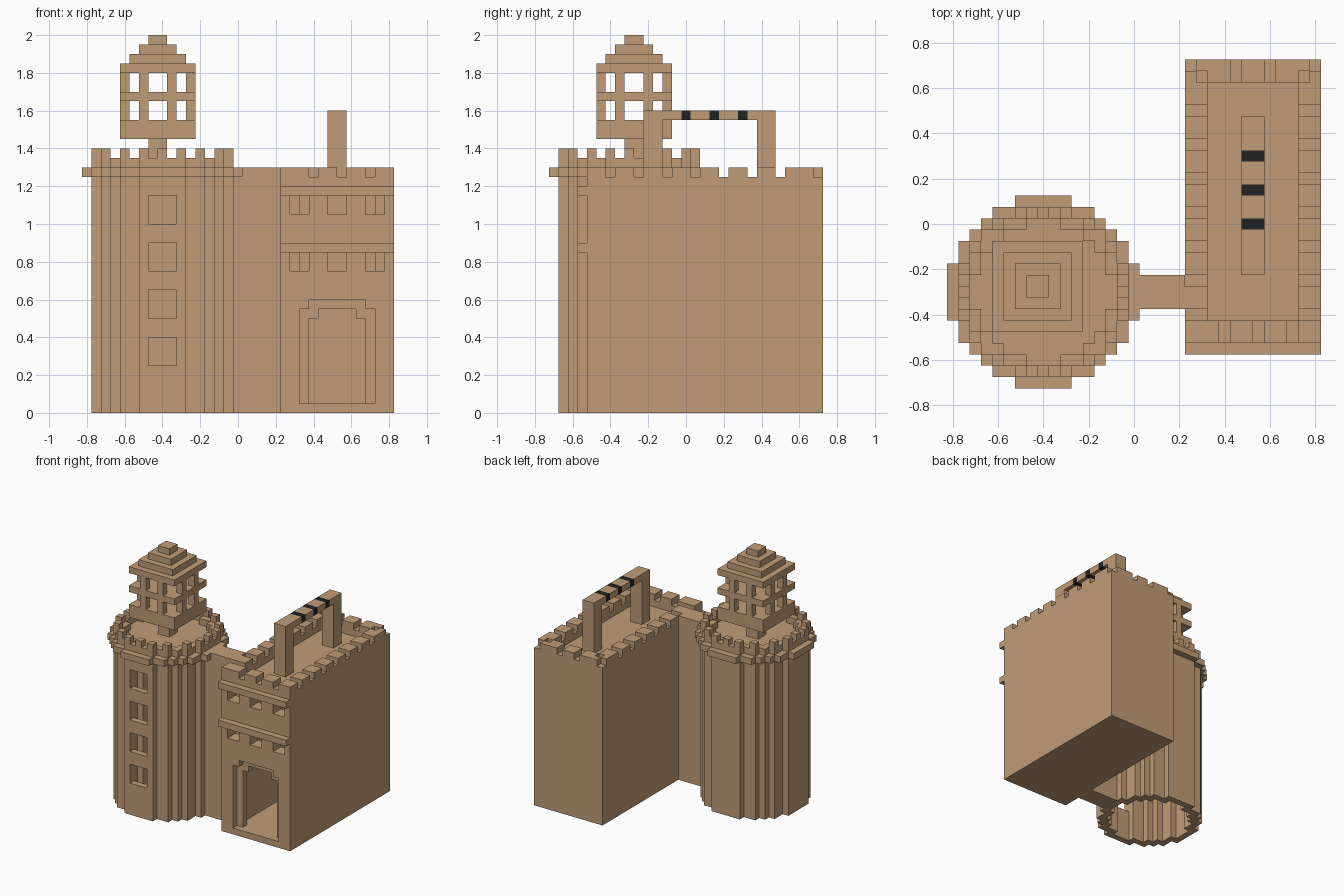
import bpy, bmesh, math

if "Cube" in bpy.data.objects:
    bpy.data.objects.remove(bpy.data.objects["Cube"], do_unlink=True)

U = 0.05  # block size


def material(name, rgb):
    m = bpy.data.materials.new(name)
    m.use_nodes = True
    m.diffuse_color = (*rgb, 1)
    bsdf = next(n for n in m.node_tree.nodes if n.type == 'BSDF_PRINCIPLED')
    bsdf.inputs["Base Color"].default_value = (*rgb, 1)
    return m


MATS = [material("tan_stone", (0.53, 0.335, 0.185)), material("black", (0.016, 0.016, 0.016))]
TAN, BLACK, CUT = 0, 1, -1


def build(name, steps):
    """Skin a solid from ordered steps (kind, x0, x1, y0, y1, z0, z1); later steps win."""
    axes = [sorted({round(s[i], 3) for s in steps for i in (a, a + 1)}) for a in (1, 3, 5)]
    cells = {}
    for kind, *b in steps:
        lo = [axes[a].index(round(b[2 * a], 3)) for a in range(3)]
        hi = [axes[a].index(round(b[2 * a + 1], 3)) for a in range(3)]
        for i in range(lo[0], hi[0]):
            for j in range(lo[1], hi[1]):
                for k in range(lo[2], hi[2]):
                    cells[i, j, k] = kind
    bm = bmesh.new()
    verts = {}

    def vert(p):
        if p not in verts:
            verts[p] = bm.verts.new([axes[a][p[a]] for a in range(3)])
        return verts[p]

    for c, kind in cells.items():
        if kind == CUT:
            continue
        for a in range(3):
            for side in (0, 1):
                n = list(c)
                n[a] += 2 * side - 1
                if cells.get(tuple(n), CUT) != CUT:
                    continue
                quad = []
                for s, t in ((0, 0), (1, 0), (1, 1), (0, 1)):
                    p = list(c)
                    p[a] += side
                    p[(a + 1) % 3] += s
                    p[(a + 2) % 3] += t
                    quad.append(vert(tuple(p)))
                f = bm.faces.new(quad if side else quad[::-1])
                f.material_index = kind
    mesh = bpy.data.meshes.new(name)
    bm.to_mesh(mesh)
    bm.free()
    for m in MATS:
        mesh.materials.append(m)
    ob = bpy.data.objects.new(name, mesh)
    bpy.context.scene.collection.objects.link(ob)
    return ob


# ---------- round tower ----------
TX, TY = -0.4, -0.3


def half(r, d):
    return int(math.sqrt(r * r - d * d))


def row(kind, h, d, z0, z1):
    return (kind, TX - (h + .5) * U, TX + (h + .5) * U, TY + (d - .5) * U, TY + (d + .5) * U, z0, z1)


def disc(r, n, z0, z1):
    return [row(TAN, half(r, d), d, z0, z1) for d in range(-n, n + 1)]


def bore(r, n, z0, z1):
    return [row(CUT, min(half(r, d + e) for e in (-1, 0, 1)) - 1, d, z0, z1)
            for d in range(1 - n, n)]


R = 7.4
windows = [(CUT, -0.475, -0.325, -0.675, -0.575, z, z + 0.15) for z in (0.25, 0.5, 0.75, 1.0)]
build("tower_wall", disc(R, 7, 0, 1.25) + bore(R, 7, 0, 1.25) + windows)
build("tower_floor", disc(8.4, 8, 1.25, 1.3))

# parapet with alternating merlons
merlons = []
for dx in range(-7, 8):
    for dy in range(-7, 8):
        ax, ay = abs(dx), abs(dy)
        if ax > half(R, dy) or min(ax, ay) % 2:
            continue
        if ax == half(R, dy) or ay == half(R, dx):
            x, y = TX + dx * U, TY + dy * U
            merlons.append((TAN, x - U / 2, x + U / 2, y - U / 2, y + U / 2, 1.35, 1.4))
build("tower_parapet", disc(R, 7, 1.3, 1.35) + bore(R, 7, 1.3, 1.35) + merlons)

# ---------- lantern on the tower ----------
LX, LY = -0.425, -0.275


def square(n, z0, z1):
    h = n * U / 2
    return (TAN, LX - h, LX + h, LY - h, LY + h, z0, z1)


build("lantern_column", [square(2, 1.3, 1.45)])
lantern = [square(8, 1.45, 1.55), square(8, 1.65, 1.7), square(8, 1.8, 1.85),
           square(6, 1.85, 1.9), square(4, 1.9, 1.95), square(2, 1.95, 2.0)]
for z in (1.55, 1.7):
    for i, j in ((0, 2), (0, 5), (7, 2), (7, 5), (2, 0), (5, 0), (2, 7), (5, 7)):
        x, y = LX + (i - 4) * U, LY + (j - 4) * U
        lantern.append((TAN, x, x + U, y, y + U, z, z + 0.1))
build("lantern", lantern)

# ---------- connecting wall ----------
build("connecting_wall", [(TAN, -0.025, 0.225, -0.375, -0.225, 0, 1.3)])

# ---------- keep ----------
keep = [(TAN, 0.225, 0.825, -0.525, 0.725, 0, 1.3),
        (CUT, 0.325, 0.725, -0.425, 0.625, 0.05, 1.15),   # inner room
        (CUT, 0.325, 0.725, -0.425, 0.625, 1.2, 1.3),     # roof terrace
        # stepped doorway, wide outside and narrower inside
        (CUT, 0.325, 0.725, -0.525, -0.475, 0.05, 0.55),
        (CUT, 0.375, 0.675, -0.525, -0.475, 0.55, 0.6),
        (CUT, 0.375, 0.675, -0.475, -0.425, 0.05, 0.5),
        (CUT, 0.425, 0.625, -0.475, -0.425, 0.5, 0.55)]
for z in (0.75, 1.05):                                    # front windows
    for x in (0.275, 0.475, 0.675):
        keep.append((CUT, x, x + 0.1, -0.525, -0.425, z, z + 0.1))
for x in (0.375, 0.525, 0.675):                           # front notches
    keep.append((CUT, x, x + U, -0.525, -0.425, 1.25, 1.3))
for x in (0.425, 0.575):                                  # back notches
    keep.append((CUT, x, x + U, 0.625, 0.725, 1.25, 1.3))
for n in range(7):                                        # side notches
    y = -0.425 + 0.15 * n
    for x in (0.225, 0.725):
        keep.append((CUT, x, x + 0.1, y, y + U, 1.25, 1.3))
for outer, inner in ((0.225, 0.275), (0.775, 0.725)):     # back corner notches
    keep.append((CUT, outer, outer + U, 0.675, 0.725, 1.25, 1.3))
    keep.append((CUT, inner, inner + U, 0.625, 0.675, 1.25, 1.3))
build("keep", keep)

for name, z in (("lower_ledge", 0.85), ("upper_ledge", 1.15)):
    build(name, [(TAN, 0.225, 0.825, -0.575, -0.525, z, z + U)])

# ---------- beam frame on the keep roof, with black bands ----------
frame = [(TAN, 0.475, 0.575, -0.225, -0.125, 1.2, 1.6),
         (TAN, 0.475, 0.575, 0.375, 0.475, 1.2, 1.6),
         (TAN, 0.475, 0.575, -0.125, 0.375, 1.55, 1.6)]
for y in (-0.025, 0.125, 0.275):
    frame.append((BLACK, 0.475, 0.575, y, y + U, 1.55, 1.6))
build("roof_frame", frame)
